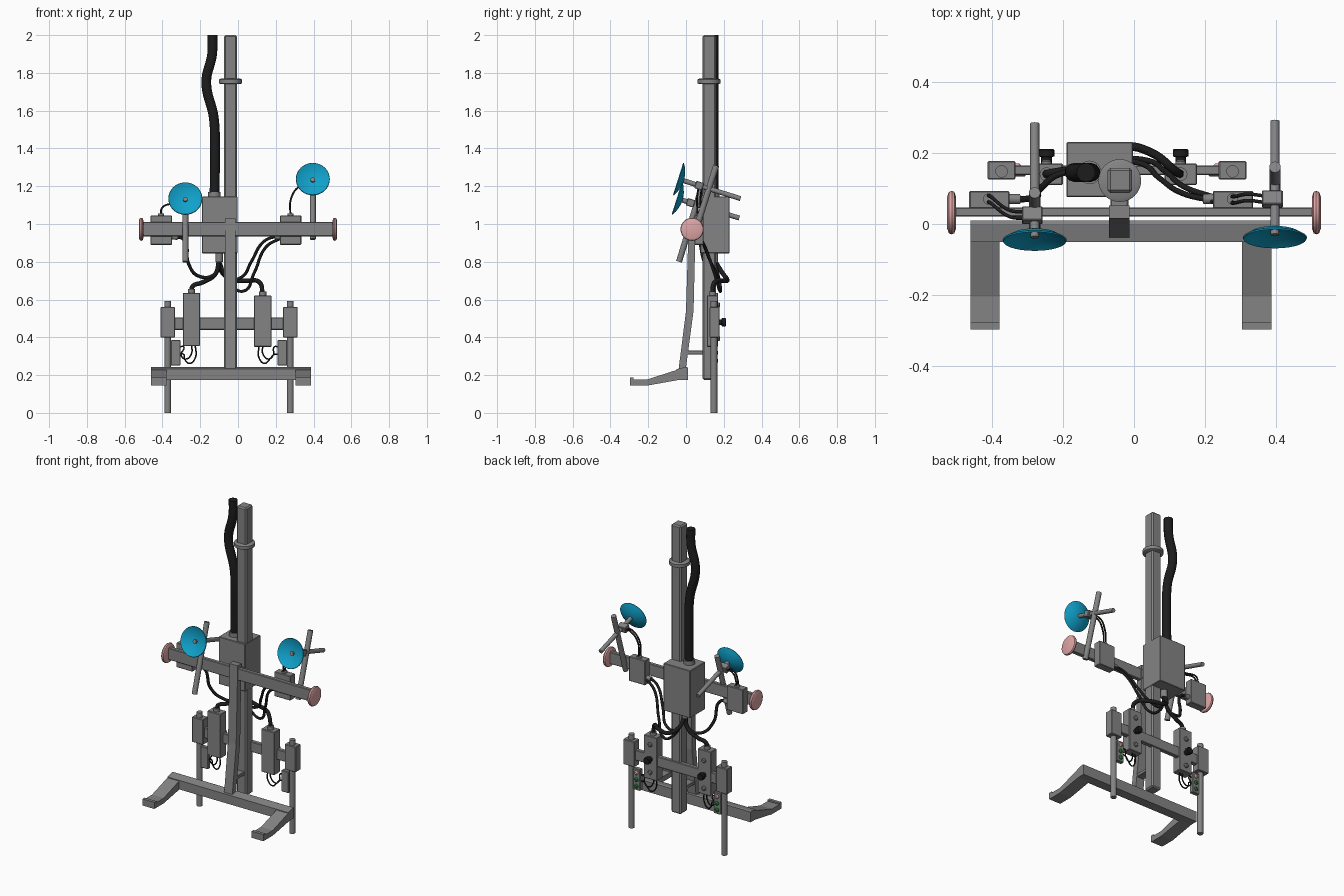
import bpy, bmesh, math
from mathutils import Vector, Matrix

if "Cube" in bpy.data.objects:
    bpy.data.objects.remove(bpy.data.objects["Cube"])


def mat(name, r, g, b):
    m = bpy.data.materials.new(name)
    m.diffuse_color = (r, g, b, 1)
    m.use_nodes = True
    m.node_tree.nodes["Principled BSDF"].inputs["Base Color"].default_value = m.diffuse_color
    return m


GREY = mat("grey metal", 0.23, 0.23, 0.23)
BLACK = mat("black rubber", 0.012, 0.012, 0.012)
BLUE = mat("cyan dish", 0.005, 0.36, 0.60)
PINK = mat("pale pink", 0.74, 0.38, 0.38)
GREEN = mat("green lamp", 0.01, 0.22, 0.03)


def finish(name, bm, m, smooth=False):
    bmesh.ops.recalc_face_normals(bm, faces=bm.faces)
    me = bpy.data.meshes.new(name)
    bm.to_mesh(me)
    bm.free()
    me.materials.append(m)
    ob = bpy.data.objects.new(name, me)
    bpy.context.collection.objects.link(ob)
    if smooth:
        bpy.ops.object.select_all(action='DESELECT')
        ob.select_set(True)
        bpy.context.view_layer.objects.active = ob
        bpy.ops.object.shade_smooth_by_angle(angle=math.radians(35))
    return ob


def box(name, x, y, z, m=GREY, bevel=0.003, tilt=0):
    """Box from (min, max) ranges, optionally tilted about x."""
    bm = bmesh.new()
    bmesh.ops.create_cube(bm, size=1)
    size = Vector((x[1] - x[0], y[1] - y[0], z[1] - z[0]))
    mid = Vector((x[0] + x[1], y[0] + y[1], z[0] + z[1])) / 2
    bmesh.ops.scale(bm, vec=size, verts=bm.verts)
    if bevel:
        bmesh.ops.bevel(bm, geom=bm.edges[:], offset=bevel, segments=1, affect='EDGES')
    bm.transform(Matrix.Translation(mid) @ Matrix.Rotation(tilt, 4, 'X'))
    return finish(name, bm, m)


def revolve(name, base, axis, prof, m, n=32):
    """Lathe of (radius, distance along axis) points."""
    bm = bmesh.new()
    rot = Vector(axis).to_track_quat('Z', 'Y').to_matrix().to_4x4()
    rings = []
    for r, h in prof:
        rings.append([bm.verts.new((r * math.cos(2 * math.pi * i / n),
                                    r * math.sin(2 * math.pi * i / n), h)) for i in range(n)])
    for a, b in zip(rings, rings[1:]):
        for i in range(n):
            j = (i + 1) % n
            bm.faces.new((a[i], a[j], b[j], b[i]))
    bm.faces.new(rings[0])
    bm.faces.new(rings[-1])
    bm.transform(Matrix.Translation(Vector(base)) @ rot)
    return finish(name, bm, m, True)


def rod(name, a, b, r, m=GREY, n=20):
    d = Vector(b) - Vector(a)
    return revolve(name, a, d, [(r, 0), (r, d.length)], m, n)


def extrude(name, prof, x0, x1, m=GREY):
    """Side outline in (y, z), extruded along x."""
    bm = bmesh.new()
    f = bm.faces.new([bm.verts.new((x0, y, z)) for y, z in prof])
    g = bmesh.ops.extrude_face_region(bm, geom=[f])["geom"]
    bmesh.ops.translate(bm, vec=(x1 - x0, 0, 0),
                        verts=[v for v in g if isinstance(v, bmesh.types.BMVert)])
    return finish(name, bm, m)


def cable(name, pts, r, m=BLACK):
    cu = bpy.data.curves.new(name, 'CURVE')
    cu.dimensions = '3D'
    cu.bevel_depth = r
    cu.bevel_resolution = 3
    cu.use_fill_caps = True
    cu.resolution_u = 8
    sp = cu.splines.new('BEZIER')
    sp.bezier_points.add(len(pts) - 1)
    for p, c in zip(sp.bezier_points, pts):
        p.co = c
        p.handle_left_type = p.handle_right_type = 'AUTO'
    cu.materials.append(m)
    ob = bpy.data.objects.new(name, cu)
    bpy.context.collection.objects.link(ob)


# Main pole, collar, control box and trunk hose
pole = box("main_pole", (-0.074, -0.005), (0.087, 0.158), (0.175, 2.0), bevel=0.008)
revolve("pole_collar", (-0.04, 0.122, 1.74), (0, 0, 1),
        [(0.05, 0), (0.06, 0.005), (0.06, 0.025), (0.05, 0.03)], GREY)
box("control_box", (-0.19, -0.003), (0.076, 0.23), (0.845, 1.145))
cable("trunk_hose", [(-0.125, 0.145, 1.13), (-0.122, 0.145, 1.35), (-0.128, 0.145, 1.56),
                     (-0.168, 0.145, 1.75), (-0.137, 0.145, 1.9), (-0.135, 0.145, 2.0)], 0.027)
rod("hose_socket", (-0.125, 0.145, 1.14), (-0.125, 0.145, 1.17), 0.033)
rod("cable_outlet", (-0.1, 0.15, 0.80), (-0.1, 0.15, 0.85), 0.02)

# Bent front post and its brackets
extrude("front_post", [(-0.038, 0.18), (-0.038, 0.24), (0.0, 0.54), (0.015, 1.03), (0.052, 1.03),
                       (0.04, 0.54), (0.0, 0.24), (0.0, 0.18)], -0.07, -0.013)
box("lower_bracket", (-0.066, -0.016), (0.0, 0.1), (0.308, 0.33))
box("upper_bracket", (-0.066, -0.016), (0.03, 0.1), (0.945, 1.0))

# Base bar and stepped forward feet
extrude("base_bar", [(-0.05, 0.175), (-0.05, 0.232), (0.0, 0.243), (0.01, 0.24), (0.01, 0.175)],
        -0.46, 0.386)
for side, x in (("left", -0.46), ("right", 0.304)):
    extrude(side + "_foot", [(-0.297, 0.145), (-0.297, 0.187), (-0.277, 0.187), (-0.277, 0.178),
                             (-0.203, 0.178), (0.0, 0.243), (0.01, 0.24), (0.01, 0.175),
                             (-0.035, 0.175), (-0.203, 0.145)], x, x + 0.082)

# Cross bar with end bumpers
box("cross_bar", (-0.51, 0.51), (0.021, 0.046), (0.935, 1.01))
for side, s in (("left", -1), ("right", 1)):
    revolve(side + "_bumper", (s * 0.5, 0.032, 0.972), (s, 0, 0),
            [(0.045, 0), (0.058, 0.005), (0.061, 0.012), (0.058, 0.02), (0.045, 0.025)], PINK)

# Dish heads on tilted rods
T = math.radians(-17.5)
UP = Vector((0, -math.sin(T), math.cos(T)))
BACK = Vector((0, math.cos(T), math.sin(T)))
for side, x, mid, rod_lo, rod_hi, clamp in (
        ("left", -0.279, (-0.047, 1.135), (-0.037, 0.80), (0.088, 1.21), 0.075),
        ("right", 0.396, (-0.04, 1.238), (0.037, 0.92), (0.16, 1.31), 0.115)):
    c = Vector((x, *mid))
    revolve(side + "_dish", c, BACK,
            [(0.012, 0.022), (0.035, 0.018), (0.065, 0.010), (0.088, -0.002), (0.09, 0.002),
             (0.068, 0.015), (0.038, 0.025), (0.012, 0.03)], BLUE, 40)
    rod(side + "_dish_tip", c + BACK * 0.01, c + BACK * 0.05, 0.012)
    rod(side + "_boom_rod", c + BACK * 0.03, c + BACK * 0.345, 0.013)
    rod(side + "_tilt_rod", (x, *rod_lo), (x, *rod_hi), 0.016)
    p = c + BACK * clamp
    box(side + "_dish_clamp", (x - 0.036, x + 0.022), (p.y - 0.021, p.y + 0.021),
        (p.z - 0.02, p.z + 0.02), tilt=T)
    # junction box behind the cross bar with two thin leads to the dish clamp
    bx = -0.463 if side == "left" else 0.222
    box(side + "_junction_box", (bx, bx + 0.113), (0.044, 0.093), (0.89, 1.045))
    for k in (-0.009, 0.009):
        cable(side + "_dish_lead", [(bx + 0.055, 0.07 + k, 1.04),
                                    (bx + 0.06, 0.068 + k, 1.04 + (p.z - 1.04) * 0.6),
                                    (x - 0.07, p.y + k + 0.005, p.z - 0.005),
                                    (x - 0.03, p.y + k, p.z)], 0.005)
    rod(side + "_lead_gland", (bx + 0.055, 0.07, 1.04), (bx + 0.055, 0.07, 1.055), 0.016)

# Lower beam, legs, drive boxes, lamp panels
box("lower_beam", (-0.345, 0.25), (0.138, 0.165), (0.44, 0.505))
for side, leg, bx, z0, z1, s in (("left", -0.372, -0.246, 0.355, 0.635, 1),
                                 ("right", 0.277, 0.131, 0.35, 0.622, -1)):
    rod(side + "_leg", (leg, 0.148, 0), (leg, 0.148, 0.592), 0.0175)
    box(side + "_leg_housing", (leg - 0.039, leg + 0.039), (0.125, 0.177), (0.4, 0.56))
    box(side + "_drive_box", (bx - 0.046, bx + 0.046), (0.11, 0.17), (z0, z1))
    rod(side + "_drive_socket", (bx, 0.14, z1 - 0.005), (bx, 0.14, z1 + 0.02), 0.019)
    revolve(side + "_knob", (bx, 0.168, 0.48), (0, 1, 0),
            [(0.015, 0), (0.015, 0.02), (0.022, 0.022), (0.022, 0.04), (0.019, 0.043)], BLACK, 20)
    for dz in (-0.085, 0.09):
        revolve(side + "_button", (bx, 0.168, 0.48 + dz), (0, 1, 0),
                [(0.014, 0), (0.014, 0.008), (0.009, 0.012)], GREY, 16)
    px = leg + s * 0.042
    box(side + "_lamp_panel", (px - 0.025, px + 0.025), (0.133, 0.16), (0.25, 0.385))
    for z, m in ((0.36, PINK), (0.318, GREEN), (0.276, GREEN)):
        revolve(side + "_lamp", (px, 0.158, z), (0, 1, 0),
                [(0.013, 0), (0.013, 0.006), (0.007, 0.012)], m, 16)
    # thin loops from the drive box to the lamp panel
    for k, (zp, low) in enumerate(((0.35, 0.285), (0.31, 0.262))):
        xa, xb = bx + s * (0.0 + 0.02 * k), px + s * 0.022
        cable(side + "_lamp_lead", [(xa, 0.14, z0 + 0.005), (xa, 0.14, low + 0.03),
                                    (xa - s * 0.03, 0.145, low), (xa - s * 0.055, 0.148, low + 0.02),
                                    (xb + s * 0.02, 0.148, zp), (xb, 0.148, zp)], 0.004)

# Power cables hanging from the control box
O = (-0.1, 0.15, 0.81)
cable("left_drive_cable", [O, (-0.12, 0.155, 0.735), (-0.19, 0.15, 0.69), (-0.24, 0.142, 0.67),
                           (-0.246, 0.14, 0.635)], 0.012)
cable("right_drive_cable", [O, (-0.085, 0.19, 0.745), (-0.03, 0.218, 0.705), (0.05, 0.2, 0.70),
                            (0.115, 0.15, 0.69), (0.131, 0.14, 0.62)], 0.012)
cable("left_junction_cable", [(-0.355, 0.07, 0.93), (-0.29, 0.072, 0.92), (-0.262, 0.1, 0.79),
                              (-0.21, 0.14, 0.725), (-0.13, 0.15, 0.73), O], 0.009)
cable("right_junction_cable", [(0.225, 0.065, 0.94), (0.14, 0.085, 0.91), (0.07, 0.13, 0.80),
                               (0.02, 0.17, 0.72), (-0.05, 0.175, 0.71), O], 0.008)
cable("right_signal_cable", [(0.225, 0.075, 0.925), (0.15, 0.1, 0.88), (0.085, 0.15, 0.74),
                             (0.03, 0.18, 0.645), (-0.04, 0.18, 0.68), O], 0.008)
for side, x0, x1 in (("left", -0.355, -0.32), ("right", 0.225, 0.195)):
    rod(side + "_junction_gland", (x0, 0.07, 0.932), (x1, 0.07, 0.93), 0.014)
